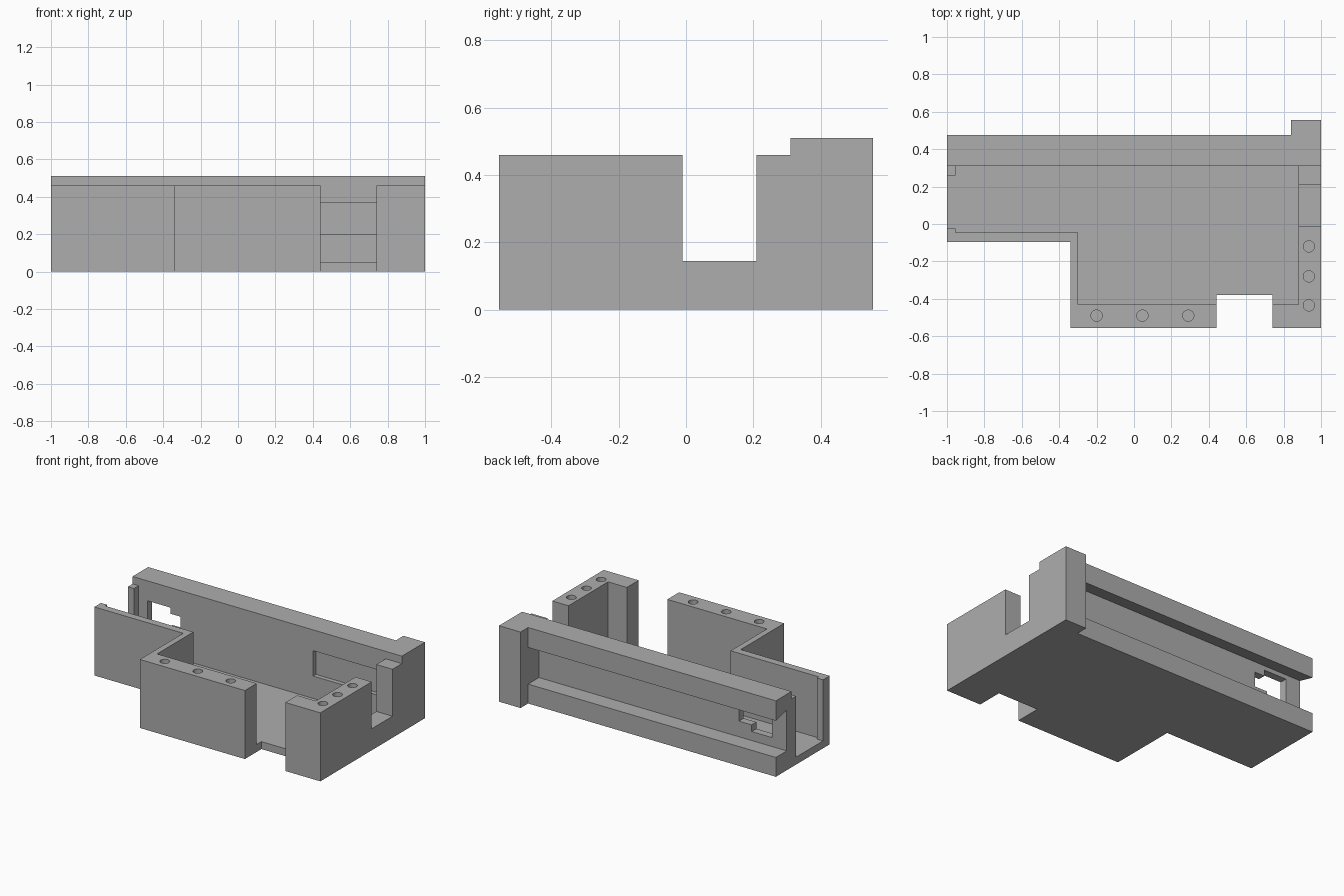
import bpy
import bmesh

cube = bpy.data.objects.get("Cube")
if cube:
    bpy.data.objects.remove(cube, do_unlink=True)

grey = bpy.data.materials.new("plain_grey")
grey.use_nodes = True
colour = (0.42, 0.42, 0.42, 1)
grey.diffuse_color = colour
grey.node_tree.nodes["Principled BSDF"].inputs["Base Color"].default_value = colour


def prism(name, points, lo, hi, axis="z"):
    """Extrude a 2D outline along an axis from lo to hi."""
    place = {"x": lambda a, b, h: (h, a, b),
             "y": lambda a, b, h: (a, h, b),
             "z": lambda a, b, h: (a, b, h)}[axis]
    bm = bmesh.new()
    rings = [[bm.verts.new(place(a, b, h)) for a, b in points] for h in (lo, hi)]
    bm.faces.new(rings[0])
    bm.faces.new(rings[1])
    n = len(points)
    for i in range(n):
        j = (i + 1) % n
        bm.faces.new((rings[0][i], rings[0][j], rings[1][j], rings[1][i]))
    bmesh.ops.recalc_face_normals(bm, faces=bm.faces)
    mesh = bpy.data.meshes.new(name)
    bm.to_mesh(mesh)
    bm.free()
    mesh.materials.append(grey)
    obj = bpy.data.objects.new(name, mesh)
    bpy.context.collection.objects.link(obj)
    return obj


def box(name, x, y, z):
    outline = [(x[0], y[0]), (x[1], y[0]), (x[1], y[1]), (x[0], y[1])]
    return prism(name, outline, *z)


def screw_hole(x, y):
    bpy.ops.mesh.primitive_cylinder_add(vertices=32, radius=0.03, depth=0.4,
                                        location=(x, y, 0.46))
    obj = bpy.context.object
    obj.name = "screw_hole_cutter"
    obj.data.materials.append(grey)
    return obj


def cut(target, cutter):
    cutter.hide_render = True
    mod = target.modifiers.new("cut", "BOOLEAN")
    mod.operation = "DIFFERENCE"
    mod.solver = "EXACT"
    mod.object = cutter
    bpy.context.view_layer.objects.active = target
    bpy.ops.object.modifier_apply(modifier=mod.name)
    bpy.data.objects.remove(cutter, do_unlink=True)


# Solid housing with the front notch and the rear corner block
housing = prism("housing", [
    (-1, 0.475), (0.84, 0.475), (0.84, 0.555), (1, 0.555), (1, -0.555),
    (0.74, -0.555), (0.74, -0.38), (0.44, -0.38), (0.44, -0.555),
    (-0.34, -0.555), (-0.34, -0.095), (-1, -0.095)], 0, 0.51)

# Lower rim in front of the rear rail
cut(housing, box("rim_cutter", (-1.2, 1.2), (-0.8, 0.31), (0.46, 0.7)))

# Inner cavity, open at the left end between two lips
cut(housing, prism("cavity_cutter", [
    (-1.2, 0.26), (-0.955, 0.26), (-0.955, 0.31), (0.88, 0.31), (0.88, -0.43),
    (-0.3, -0.43), (-0.3, -0.045), (-0.955, -0.045), (-0.955, -0.025),
    (-1.2, -0.025)], 0.05, 0.7))

# Gap in the end wall
cut(housing, box("end_gap_cutter", (0.8, 1.2), (-0.01, 0.21), (0.145, 0.7)))

# Long channel along the back
cut(housing, prism("channel_cutter", [
    (0.7, 0.13), (0.36, 0.13), (0.36, 0.405), (0.475, 0.376), (0.7, 0.376)],
    -1.2, 0.84, "x"))

# Stepped window through the back wall
cut(housing, prism("window_cutter", [
    (-0.89, 0.19), (-0.74, 0.19), (-0.74, 0.235), (-0.645, 0.235),
    (-0.645, 0.335), (-0.72, 0.335), (-0.72, 0.376), (-0.89, 0.376)],
    0.28, 0.4, "y"))

# Shallow pocket on the inside of the back wall
cut(housing, box("pocket_cutter", (0.34, 0.84), (0.25, 0.34), (0.2, 0.37)))

# Screw holes in the thick walls
for x in (-0.2, 0.045, 0.29):
    cut(housing, screw_hole(x, -0.49))
for y in (-0.12, -0.28, -0.435):
    cut(housing, screw_hole(0.935, y))
